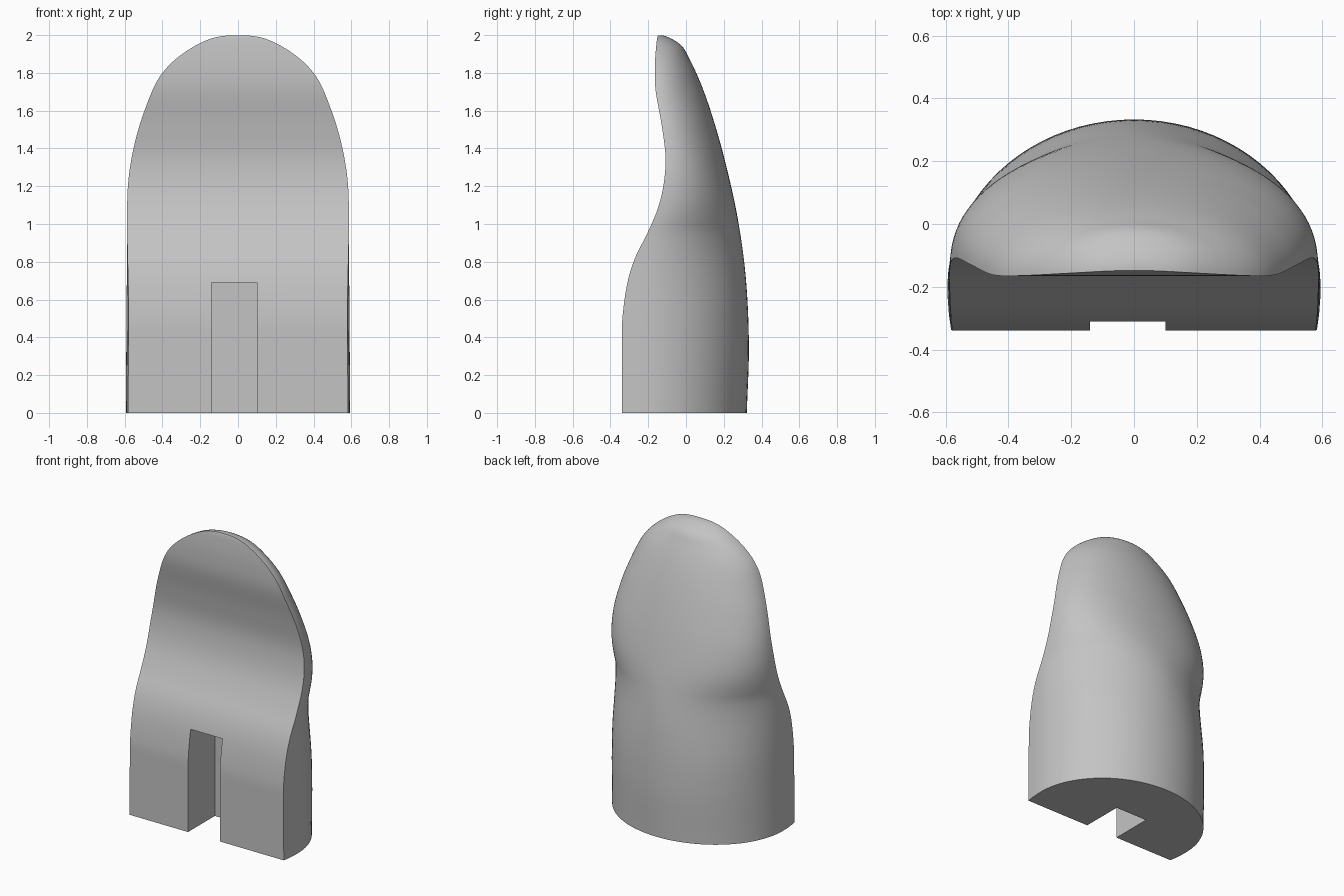
import bpy, bmesh, math

cube = bpy.data.objects.get("Cube")
if cube:
    bpy.data.objects.remove(cube, do_unlink=True)

HEIGHT = 2.0
RINGS, STEPS = 84, 48

# Profiles as (height, value) knots, from the tip down to the base
half_width = [(2, 0), (1.99, .11), (1.95, .215), (1.8, .4), (1.6, .495),
              (1.4, .553), (1.2, .583), (.9, .587), (0, .594)]
back_line = [(2, -.145), (1.98, -.075), (1.94, -.02), (1.87, .02), (1.6, .13),
             (1.3, .215), (1, .279), (.7, .318), (.35, .333), (0, .322)]
front_line = [(2, -.146), (1.95, -.157), (1.82, -.165), (1.7, -.16), (1.5, -.125),
              (1.34, -.108), (1.2, -.12), (1.08, -.15), (.95, -.205), (.82, -.27),
              (.69, -.31), (.5, -.337), (.4, -.338), (0, -.338)]
roundness = [(2, 2), (1.5, 2.05), (1.15, 2.15), (.87, 1.88), (.5, 2), (0, 2)]


def depth(z):
    """Distance below the tip, stretched so the rounded tip stays smooth."""
    return math.sqrt(max(HEIGHT - z, 0))


def sample(knots, z):
    """Smooth Hermite interpolation through the knots."""
    pts = [(depth(h), v) for h, v in knots]
    last = len(pts) - 1
    u = depth(z)
    i = 0
    while i < last - 1 and u > pts[i + 1][0]:
        i += 1

    def slope(k):
        a, b = pts[max(k - 1, 0)], pts[min(k + 1, last)]
        return (b[1] - a[1]) / (b[0] - a[0])

    (u0, v0), (u1, v1) = pts[i], pts[i + 1]
    span = u1 - u0
    t = (u - u0) / span
    rise = t * t * (3 - 2 * t)
    ease_out = t * (1 - t) ** 2
    ease_in = t * t * (t - 1)
    return v0 + (v1 - v0) * rise + span * (slope(i) * ease_out + slope(i + 1) * ease_in)


def section(z):
    """Rounded back arc at one height, open along the front cut."""
    width, back = sample(half_width, z), sample(back_line, z)
    front, power = sample(front_line, z), 2 / sample(roundness, z)
    centre = max(front, -.2)
    back = max(back, centre + .002)
    tuck = math.asin((centre - front) / .7)
    ring = []
    for k in range(STEPS + 1):
        angle = -tuck + (math.pi + 2 * tuck) * k / STEPS
        c, s = math.cos(angle), math.sin(angle)
        if k in (0, STEPS):
            y = front
        elif s < 0:
            y = centre + .7 * s
        else:
            y = centre + (back - centre) * s ** power
        x = width * math.copysign(abs(c) ** power, c)
        ring.append((x, y, z))
    return ring


# Body: loft of the sections
bm = bmesh.new()
loops = []
top_u, base_u = .03, math.sqrt(HEIGHT)
for r in range(RINGS + 1):
    u = top_u + (base_u - top_u) * r / RINGS
    z = HEIGHT - u * u if r < RINGS else 0
    loops.append([bm.verts.new(p) for p in section(z)])
for upper, lower in zip(loops, loops[1:]):
    for k in range(STEPS + 1):
        n = (k + 1) % (STEPS + 1)
        bm.faces.new((upper[k], upper[n], lower[n], lower[k]))
bm.faces.new(loops[0])
bm.faces.new(loops[-1])
bmesh.ops.recalc_face_normals(bm, faces=bm.faces)
mesh = bpy.data.meshes.new("body")
bm.to_mesh(mesh)
bm.free()
body = bpy.data.objects.new("body", mesh)
bpy.context.collection.objects.link(body)

# Grey material
grey = bpy.data.materials.new("light_grey")
grey.use_nodes = True
colour = (.55, .55, .55, 1)
grey.diffuse_color = colour
grey.node_tree.nodes["Principled BSDF"].inputs["Base Color"].default_value = colour
mesh.materials.append(grey)

# Slot cut up from the base through the front
low, high = (-.14, -.6, -.2), (.10, -.05, .69)
bpy.ops.mesh.primitive_cube_add(size=1, location=[(a + b) / 2 for a, b in zip(low, high)])
cutter = bpy.context.object
cutter.name = "slot_cutter"
cutter.scale = [b - a for a, b in zip(low, high)]
cutter.data.materials.append(grey)
cutter.hide_render = True

slot = body.modifiers.new("slot", "BOOLEAN")
slot.operation = "DIFFERENCE"
slot.solver = "EXACT"
slot.object = cutter

bpy.ops.object.select_all(action="DESELECT")
body.select_set(True)
bpy.context.view_layer.objects.active = body
bpy.ops.object.modifier_apply(modifier=slot.name)
bpy.data.objects.remove(cutter, do_unlink=True)
bpy.ops.object.shade_smooth_by_angle(angle=math.radians(35))
